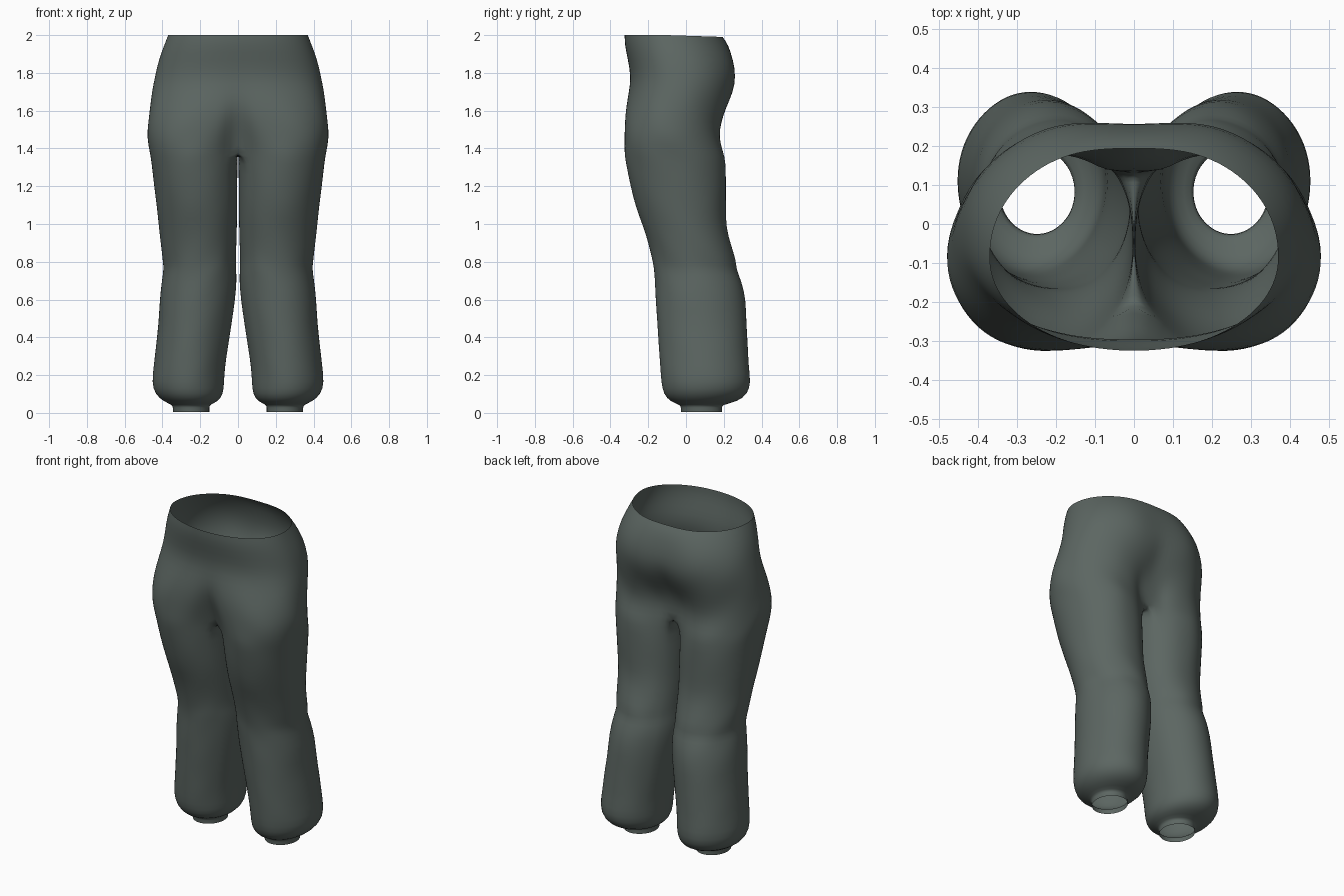
import bpy, bmesh, math

if "Cube" in bpy.data.objects:
    bpy.data.objects.remove(bpy.data.objects["Cube"])

M, K = 28, 14                 # segments on the outer and inner arc of a leg
DELTA = math.radians(40)      # half angle of the inner arc

# Hip sections: z, outer x, front y, back y, front squareness, front and back blend towards legs
HIPS = [
    (2.00, .370, -.325, .206, .97, 0, 0), (1.95, .390, -.325, .236, .94, 0, 0),
    (1.87, .420, -.308, .278, .90, 0, 0), (1.78, .440, -.291, .292, .87, 0, 0),
    (1.70, .454, -.308, .276, .87, .06, .08), (1.62, .465, -.331, .240, .90, .25, .3),
    (1.54, .475, -.340, .200, .93, .55, .6), (1.46, .482, -.335, .180, .95, .8, .85),
    (1.38, .470, -.327, .196, 1, 1, 1),
]
# Leg sections: z, inner x, outer x, front y, back y
LEGS = [
    (1.33, .003, .462, -.320, .209), (1.20, .004, .445, -.294, .214),
    (1.08, .005, .430, -.262, .213), (.98, .006, .417, -.224, .215),
    (.88, .009, .407, -.194, .242), (.80, .012, .397, -.178, .266),
    (.76, .010, .392, -.173, .266), (.70, .007, .403, -.167, .294),
    (.60, .015, .417, -.162, .315), (.48, .033, .421, -.153, .321),
    (.36, .051, .436, -.143, .328), (.25, .069, .445, -.137, .335),
    (.16, .074, .457, -.130, .345), (.10, .078, .440, -.120, .327),
    (.06, .105, .395, -.085, .275), (.042, .152, .346, -.030, .190),
    (.030, .152, .346, -.028, .192), (.006, .152, .344, -.026, .192),
]


def spow(v, p):
    return math.copysign(abs(v) ** p, v)


def leg_ring(z, xi, xo, yf, yb):
    """Closed ring: outer arc from inner front to inner back, then inner arc."""
    cx, cy, rx, ry = (xi + xo) / 2, (yf + yb) / 2, (xo - xi) / 2, (yb - yf) / 2
    start = -math.pi + DELTA
    span = 2 * math.pi - 2 * DELTA
    angles = [start + span * i / M for i in range(M + 1)]
    angles += [math.pi - DELTA + 2 * DELTA * j / K for j in range(1, K)]
    thigh = max(0, min(1, (z - .75) * 3))            # thighs are pressed together
    pts = []
    for a in angles:
        c, s = math.cos(a), math.sin(a)
        p = 1 - (thigh * (.14 if s > 0 else .06) if c < 0 else 0)
        pts.append((cx + rx * spow(c, p), cy + ry * spow(s, p)))
    return pts


def hip_arc(xo, yf, yb, z, pf):
    """Open half section from the front centre round the side to the back centre."""
    cy = (yf + yb) / 2 - .025
    pts = []
    for i in range(M + 1):
        a = -math.pi / 2 + math.pi * i / M
        s = math.sin(a)
        r = yb - cy if s > 0 else cy - yf
        dip = (.03 if z < 1.9 else .012) * max(0, s) ** 16     # dip at the centre back
        p = .95 if s > 0 else pf
        pts.append((xo * max(0, math.cos(a)) ** p, cy + r * spow(s, p) - dip))
    return pts


def wrinkle(i, z, x, y, xc, yc):
    """Soft cloth folds, fading out at the waist and the cuffs."""
    fade = max(0, min(1, (1.9 - z) * 3, (z - .07) * 8))
    f = .008 * fade * math.sin(i * .8 + z * 9) * math.sin(z * 17 + i * .3)
    return x + (x - xc) * f * 2, y + (y - yc) * f * 2


bm = bmesh.new()
rows = []
for z, xo, yf, yb, pf, wf, wb in HIPS:
    hip, leg = hip_arc(xo, yf, yb, z, pf), leg_ring(z, 0, xo, yf, yb)
    leg[0], leg[M] = (0, max(leg[0][1], -.19)), (0, .13)
    pts = []
    for i in range(M + 1):
        w = wf + (wb - wf) * i / M
        x = hip[i][0] * (1 - w) + leg[i][0] * w
        y = hip[i][1] * (1 - w) + leg[i][1] * w
        if 0 < i < M:
            x, y = wrinkle(i, z, x, y, .2, -.05)
        else:
            x = 0
        zz = z - (.01 * max(0, y + .1) / .3 if z > 1.99 else 0)
        pts.append((x, y, zz))
    if wf == 1:                                      # crotch seam on the centre plane
        y0, y1 = pts[0][1], pts[M][1]
        pts += [(0, y1 + (y0 - y1) * j / K, z) for j in range(1, K)]
    rows.append([bm.verts.new(p) for p in pts])
for z, xi, xo, yf, yb in LEGS:
    pts = []
    for i, (x, y) in enumerate(leg_ring(z, xi, xo, yf, yb)):
        if 0 < i < M:
            x, y = wrinkle(i, z, x, y, (xi + xo) / 2, (yf + yb) / 2)
        pts.append((max(x, .002), y, z))
    rows.append([bm.verts.new(p) for p in pts])

# Skin the rows: open strips on the hips, closed tubes on the legs
for k in range(len(rows) - 1):
    a, b = rows[k], rows[k + 1]
    closed = k >= len(HIPS) - 1
    n = len(a) if closed else M
    for i in range(n):
        j = (i + 1) % len(a) if closed else i + 1
        bm.faces.new((a[i], b[i], b[j], a[j]))
bmesh.ops.recalc_face_normals(bm, faces=bm.faces)
# Make the normals point outwards, judged on an outer thigh face
bm.faces.ensure_lookup_table()
side = max(bm.faces, key=lambda f: f.calc_center_median().x)
if side.normal.x < 0:
    bmesh.ops.reverse_faces(bm, faces=bm.faces)

me = bpy.data.meshes.new("trousers")
bm.to_mesh(me)
bm.free()
trousers = bpy.data.objects.new("trousers", me)
bpy.context.collection.objects.link(trousers)

mat = bpy.data.materials.new("grey green cloth")
mat.diffuse_color = (.107, .133, .122, 1)
mat.use_nodes = True
mat.node_tree.nodes["Principled BSDF"].inputs["Base Color"].default_value = mat.diffuse_color
me.materials.append(mat)
for f in me.polygons:
    f.use_smooth = True

# Second leg by mirroring, then smooth the cloth
mir = trousers.modifiers.new("mirror", 'MIRROR')
mir.use_clip = True
mir.merge_threshold = .0005
sub = trousers.modifiers.new("smooth", 'SUBSURF')
sub.levels = sub.render_levels = 1
